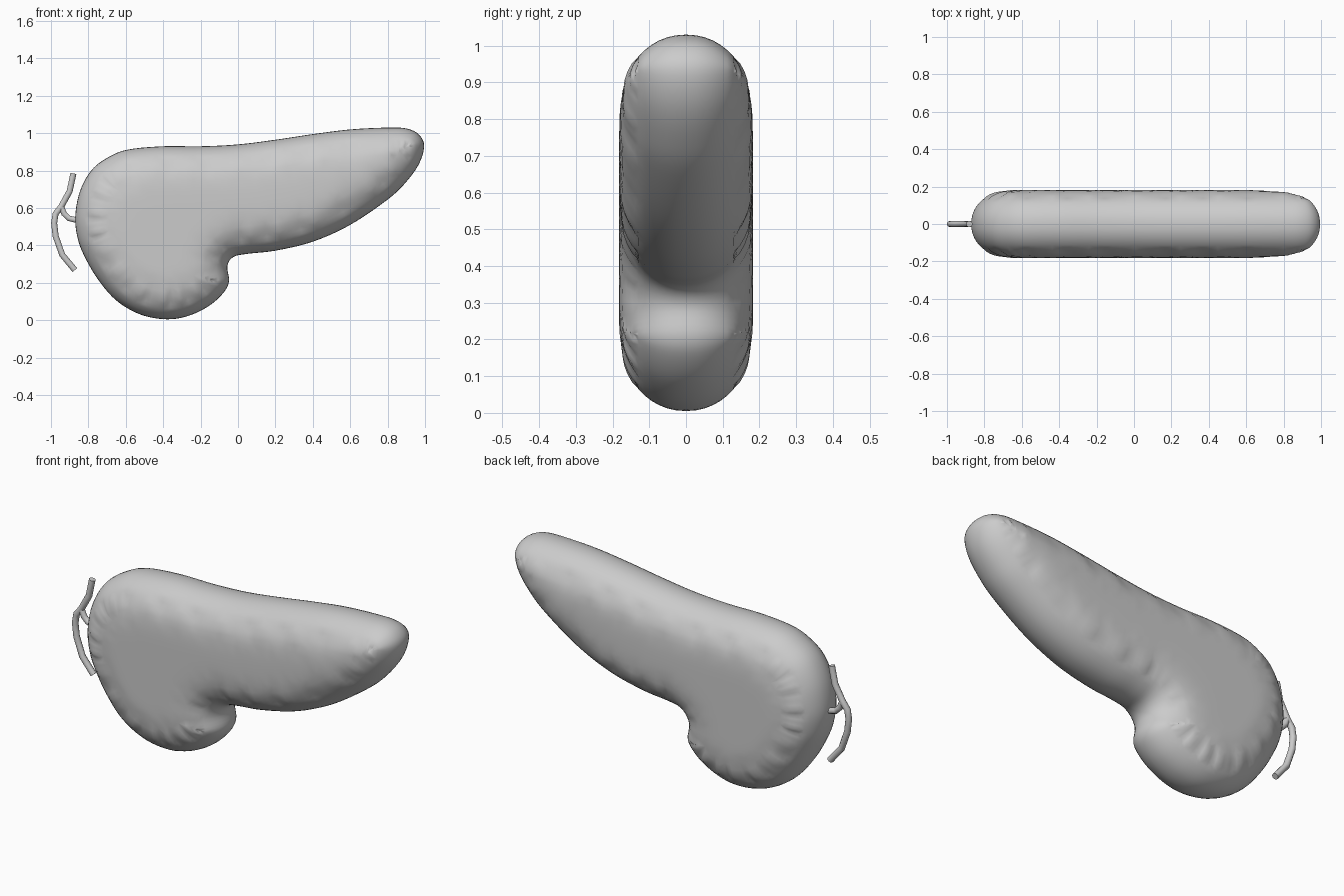
import bpy, bmesh, math
from mathutils import Vector
from mathutils.geometry import delaunay_2d_cdt, interpolate_bezier

if "Cube" in bpy.data.objects:
    bpy.data.objects.remove(bpy.data.objects["Cube"])

# Outline of the organ in the front view (x, z), clockwise from the left
OUTLINE = [(-.87, .56), (-.845, .69), (-.785, .80), (-.70, .868), (-.59, .912), (-.4, .93),
           (-.2, .93), (0, .94), (.2, .965), (.4, .995), (.6, 1.02), (.8, 1.03), (.9, 1.025),
           (.965, .995), (.995, .935), (.97, .84), (.9, .74), (.8, .645), (.6, .51), (.4, .42),
           (.2, .372), (.05, .355), (-.025, .338), (-.057, .29), (-.048, .21), (-.075, .15),
           (-.15, .08), (-.26, .025), (-.38, .005), (-.52, .03), (-.65, .105), (-.75, .22),
           (-.825, .35), (-.86, .45)]
HALF = .183      # half thickness
ROUND = .22      # width of the rounded rim


def smooth_loop(pts, n):
    pts = [Vector(p) for p in pts]
    out = []
    for i in range(len(pts)):
        a, b, c, d = (pts[(i + k) % len(pts)] for k in (-1, 0, 1, 2))
        seg = interpolate_bezier(b.to_3d(), (b + (c - a) / 6).to_3d(),
                                 (c - (d - b) / 6).to_3d(), c.to_3d(), n + 1)
        out += [s.to_2d() for s in seg[:-1]]
    return out


def rim_distance(p, loop):
    best = 9
    for i, a in enumerate(loop):
        e = loop[i - 1] - a
        t = max(0, min(1, (p - a).dot(e) / e.length_squared))
        best = min(best, (p - a - e * t).length)
    return best


def inside(p, loop):
    hit = False
    for i, a in enumerate(loop):
        b = loop[i - 1]
        if (a.y > p.y) != (b.y > p.y) and p.x < (b.x - a.x) * (p.y - a.y) / (b.y - a.y) + a.x:
            hit = not hit
    return hit


# Organ body: concentric insets plus an inner grid, triangulated and inflated
loop = smooth_loop(OUTLINE, 5)
n = len(loop)
pts = list(loop)
for d in [ROUND * (1 - math.cos(math.radians(a))) for a in range(8, 76, 7)]:
    for i, p in enumerate(loop):
        t = (loop[(i + 1) % n] - loop[i - 1]).normalized()
        q = p + Vector((t.y, -t.x)) * d
        if inside(q, loop) and rim_distance(q, loop) > d * .97:
            pts.append(q)
for i in range(-29, 34):
    for j in range(0, 36):
        q = Vector((i * .03, j * .03))
        if inside(q, loop) and rim_distance(q, loop) > ROUND * .78:
            pts.append(q)
edges = [(i, (i + 1) % n) for i in range(n)]
verts, _, faces, *_ = delaunay_2d_cdt(pts, edges, [], 1, 1e-4)

bm = bmesh.new()
deep = []
for p in verts:
    d = rim_distance(p, loop)
    u = 1 - min(d / ROUND, 1)
    y = 0 if d < 1e-4 else -HALF * (1 - u ** 2.1) ** (1 / 2.1)
    v = bm.verts.new((p.x, y, p.y))
    if d > .07:
        deep.append(v)
bm.verts.ensure_lookup_table()
for f in faces:
    bm.faces.new([bm.verts[i] for i in f])
for _ in range(6):
    bmesh.ops.smooth_vert(bm, verts=deep, factor=.5, use_axis_y=True)
# Back half mirrors the front half
copy = bmesh.ops.duplicate(bm, geom=bm.verts[:] + bm.edges[:] + bm.faces[:])["geom"]
for g in copy:
    if isinstance(g, bmesh.types.BMVert):
        g.co.y *= -1
bmesh.ops.remove_doubles(bm, verts=bm.verts[:], dist=1e-5)
bmesh.ops.recalc_face_normals(bm, faces=bm.faces[:])
for f in bm.faces:
    f.smooth = True
me = bpy.data.meshes.new("organ_body")
bm.to_mesh(me)
bm.free()
bpy.context.collection.objects.link(bpy.data.objects.new("organ_body", me))


def tube(name, path, r):
    cu = bpy.data.curves.new(name, 'CURVE')
    cu.dimensions = '3D'
    cu.bevel_depth = r
    cu.bevel_resolution = 3
    cu.use_fill_caps = True
    sp = cu.splines.new('POLY')
    sp.points.add(len(path) - 1)
    for pt, (x, z) in zip(sp.points, path):
        pt.co = (x, 0, z, 1)
    sp.use_smooth = True
    bpy.context.collection.objects.link(bpy.data.objects.new(name, cu))


# Ducts at the left end
tube("main_duct", [(-.88, .785), (-.90, .69), (-.945, .608), (-.975, .57), (-.983, .52),
                   (-.975, .45), (-.94, .35), (-.872, .268)], .017)
tube("branch_duct", [(-.945, .608), (-.93, .57), (-.905, .545), (-.84, .53)], .016)
